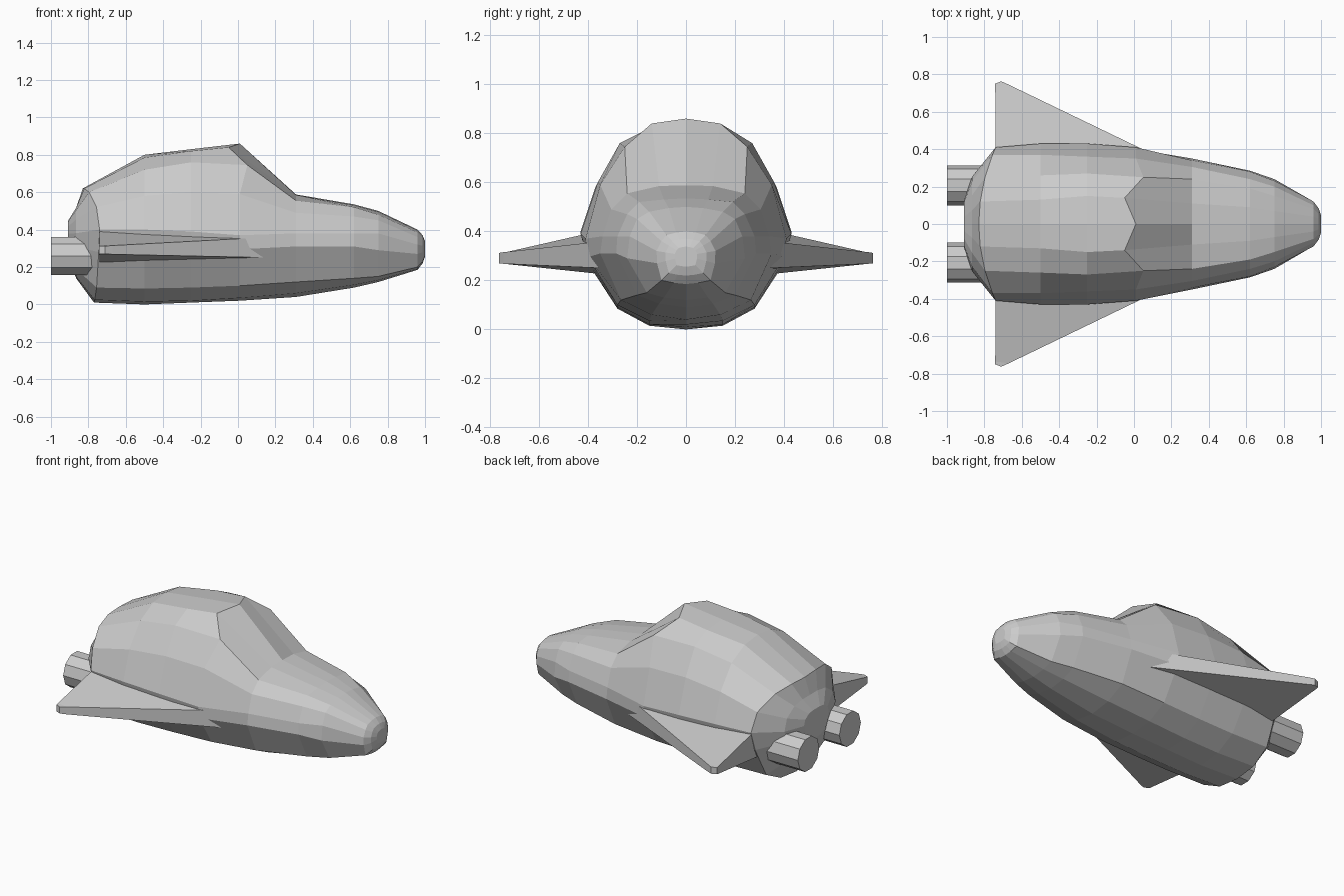
import bpy, bmesh, math

if "Cube" in bpy.data.objects:
    bpy.data.objects.remove(bpy.data.objects["Cube"])

def make(name, verts, faces):
    me = bpy.data.meshes.new(name)
    me.from_pydata(verts, [], faces)
    bm = bmesh.new()
    bm.from_mesh(me)
    bmesh.ops.recalc_face_normals(bm, faces=bm.faces[:])
    bm.to_mesh(me)
    bm.free()
    ob = bpy.data.objects.new(name, me)
    bpy.context.collection.objects.link(ob)
    return ob

def loft(name, rings):
    n = len(rings[0])
    verts = [v for r in rings for v in r]
    faces = [tuple(range(n)), tuple(range((len(rings) - 1) * n, len(rings) * n))]
    for r in range(len(rings) - 1):
        for i in range(n):
            j = (i + 1) % n
            faces.append((r * n + i, r * n + j, r * n + n + j, r * n + n + i))
    return make(name, verts, faces)

# Hull half sections: x, keel z, side points (y, z), top z
sections = [
    (-.74, .01, [(.15, .025), (.28, .09), (.375, .28), (.41, .4), (.37, .52), (.25, .60), (.12, .62)], .62),
    (-.5, 0, [(.15, .015), (.28, .085), (.40, .27), (.43, .4), (.37, .58), (.26, .72), (.13, .785)], .80),
    (-.25, .01, [(.15, .02), (.28, .09), (.40, .28), (.43, .39), (.36, .60), (.27, .76), (.15, .82)], .83),
    (.01, .02, [(.15, .035), (.28, .10), (.40, .295), (.41, .37), (.35, .59), (.25, .745), (.14, .84)], .86),
    (.31, .04, [(.14, .06), (.265, .12), (.35, .31), (.34, .38), (.305, .49), (.24, .555), (.11, .585)], .588),
    (.62, .09, [(.11, .105), (.20, .14), (.285, .31), (.28, .38), (.24, .47), (.19, .52), (.09, .53)], .535),
    (.75, .12, [(.09, .13), (.16, .15), (.24, .29), (.23, .38), (.20, .45), (.15, .48), (.07, .495)], .50),
    (.96, .185, [(.05, .19), (.10, .20), (.118, .27), (.12, .32), (.10, .36), (.08, .385), (.04, .395)], .40),
]

def ring(x, keel, side, top):
    right = [(x, y, z) for y, z in side]
    left = [(x, -y, z) for y, z in reversed(side)]
    return [(x, 0, keel)] + right + [(x, 0, top)] + left

def shrink(r, s, x, zc):
    return [(x, y * s, zc + (z - zc) * s) for _, y, z in r]

rings = [ring(*s) for s in sections]
# Rear edge bulges backward toward the centre line
rings[0] = [(x - (.09 if z > .3 else .03) * (1 - (y / .41) ** 2), y, z) for x, y, z in rings[0]]
# Canopy top corners sit slightly behind the peak
rings[3] = [(x - .06 if z > .8 and y else x + (.04 if z > .7 and y else 0), y, z) for x, y, z in rings[3]]
rear = [shrink(rings[0], .3, -.91, .37), shrink(rings[0], .62, -.865, .35)]
nose = [shrink(rings[-1], .7, .987, .3), shrink(rings[-1], .38, 1.0, .3)]
loft("hull", rear + rings + nose)

# Wings and engine nozzles on both sides
wing_root = [(-.74, .32), (.20, .32), (.02, .41)]
for s, side in ((1, "left"), (-1, "right")):
    root = [(-.74, .34, .225), (.17, .34, .25), (.17, .34, .36), (-.74, .34, .405)]
    mid = [(-.742, .735, .268), (-.67, .745, .268), (-.67, .745, .315), (-.742, .735, .315)]
    tip = [(-.742, .75, .27), (-.71, .763, .27), (-.71, .763, .312), (-.742, .75, .312)]
    loft(side + "_wing", [[(x, y * s, z) for x, y, z in r] for r in (root, mid, tip)])
    circle = [(math.cos(2 * math.pi * i / 10), math.sin(2 * math.pi * i / 10)) for i in range(10)]
    loft(side + "_engine", [[(x, .207 * s + .107 * a, .26 + .107 * b) for a, b in circle]
                            for x in (-1, -.72)])
